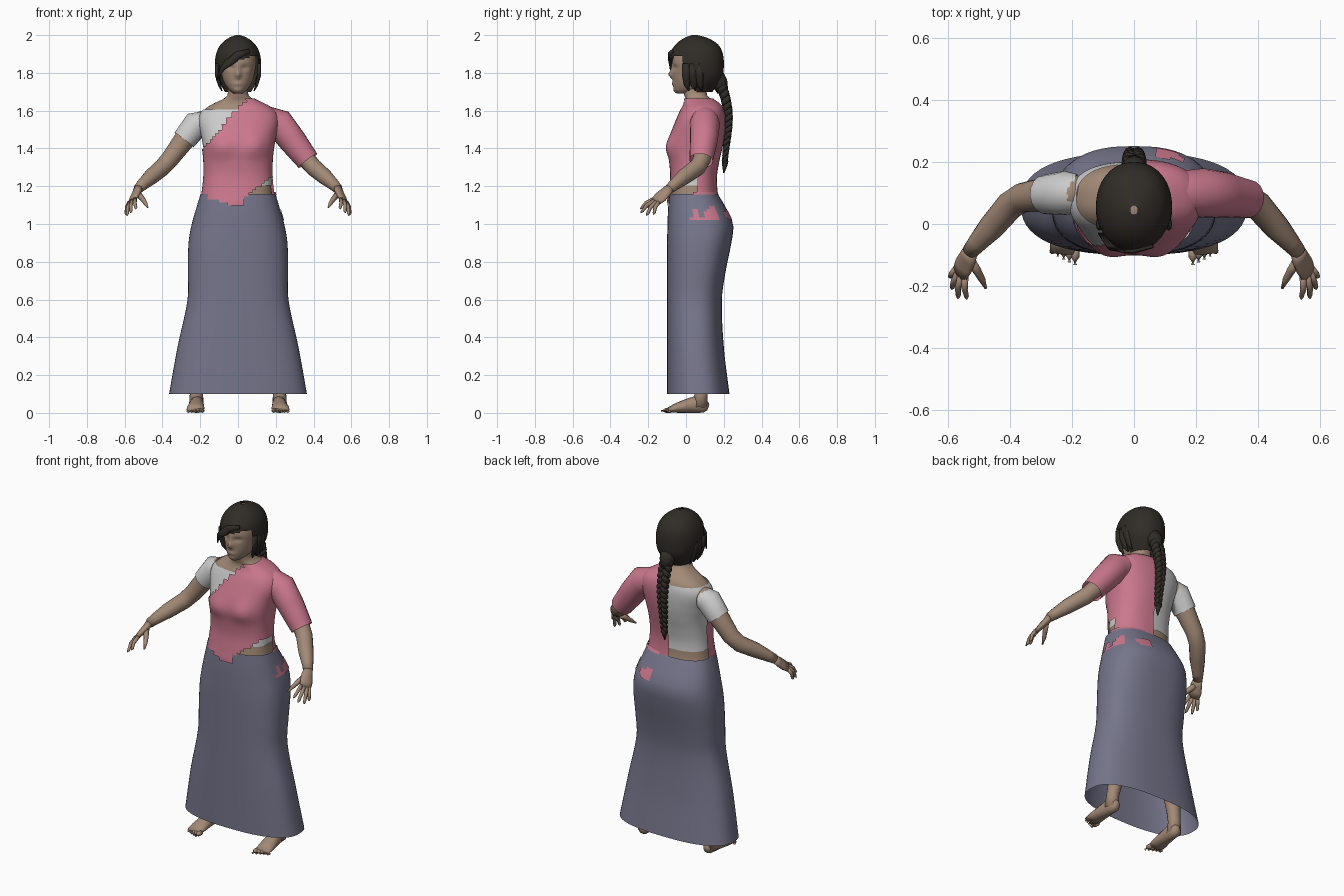
import bpy, bmesh, math
from mathutils import Vector
from math import exp, sin, cos, pi

if "Cube" in bpy.data.objects:
    bpy.data.objects.remove(bpy.data.objects["Cube"])


def material(name, col):
    m = bpy.data.materials.new(name)
    m.diffuse_color = (*col, 1)
    m.use_nodes = True
    m.node_tree.nodes["Principled BSDF"].inputs["Base Color"].default_value = m.diffuse_color
    return m


SKIN = material("skin", (0.36, 0.25, 0.18))
PINK = material("pink_cloth", (0.60, 0.19, 0.27))
BLUE = material("blue_cloth", (0.18, 0.18, 0.26))
HAIR = material("dark_hair", (0.03, 0.025, 0.02))
WHITE = material("white_cloth", (0.62, 0.62, 0.62))


def finish(name, bm, mat, recalc=False):
    if recalc:
        bmesh.ops.recalc_face_normals(bm, faces=bm.faces)
    me = bpy.data.meshes.new(name)
    for f in bm.faces:
        f.smooth = True
    bm.to_mesh(me)
    bm.free()
    me.materials.append(mat)
    ob = bpy.data.objects.new(name, me)
    bpy.context.collection.objects.link(ob)
    return ob


def sample(table, z):
    """Smooth interpolation of (z, half width, front y, back y) rows."""
    n = len(table)
    i = 0
    while i < n - 2 and z > table[i + 1][0]:
        i += 1
    a, b = table[i], table[i + 1]
    p, q = table[max(i - 1, 0)], table[min(i + 2, n - 1)]
    h = b[0] - a[0]
    t = (z - a[0]) / h
    out = []
    for k in (1, 2, 3):
        ma = (b[k] - p[k]) / (b[0] - p[0]) * h
        mb = (q[k] - a[k]) / (q[0] - a[0]) * h
        out.append((2*t**3 - 3*t*t + 1)*a[k] + (t**3 - 2*t*t + t)*ma
                   + (3*t*t - 2*t**3)*b[k] + (t**3 - t*t)*mb)
    return out


def shell(name, table, mat, z0, z1, off=0.0, keep=None, warp=None, power=2.4, rings=40, seg=56, caps=False):
    """Loft of rounded cross-sections, optionally keeping only some faces."""
    bm = bmesh.new()
    grid = []
    for i in range(rings + 1):
        z = z0 + (z1 - z0) * i / rings
        rx, yf, yb = sample(table, z)
        row = []
        for j in range(seg):
            c, s = cos(2*pi*j/seg), sin(2*pi*j/seg)
            x = (rx + off) * math.copysign(abs(c)**(2/power), c)
            y = (yf+yb)/2 + ((yb-yf)/2 + off) * math.copysign(abs(s)**(2/power), s)
            if warp:
                y += warp(x, y, z)
            row.append(bm.verts.new((x, y, z)))
        grid.append(row)
    for i in range(rings):
        for j in range(seg):
            k = (j + 1) % seg
            q = (grid[i][j], grid[i][k], grid[i+1][k], grid[i+1][j])
            if not keep or keep(*(sum((v.co for v in q), Vector()) / 4)):
                bm.faces.new(q)
    if caps:
        bm.faces.new(grid[-1])
        bm.faces.new(grid[0][::-1])
    bmesh.ops.delete(bm, geom=[v for v in bm.verts if not v.link_faces], context='VERTS')
    return finish(name, bm, mat)


def tube(name, pts, radii, mat, side=None, sides=12, caps=True):
    """Tube along points; radii are numbers or (across, thickness) pairs."""
    pts = [Vector(p) for p in pts]
    bm = bmesh.new()
    rows = []
    for i, p in enumerate(pts):
        t = (pts[min(i+1, len(pts)-1)] - pts[max(i-1, 0)]).normalized()
        u = Vector(side) if side else Vector((0, 1, 0.1))
        u = (u - t * u.dot(t)).normalized()
        v = t.cross(u)
        r = radii[i]
        w, h = r if isinstance(r, tuple) else (r, r)
        rows.append([bm.verts.new(p + u*w*cos(2*pi*j/sides) + v*h*sin(2*pi*j/sides)) for j in range(sides)])
    for a, b in zip(rows, rows[1:]):
        for j in range(sides):
            k = (j+1) % sides
            bm.faces.new((a[j], a[k], b[k], b[j]))
    if caps:
        bm.faces.new(rows[0][::-1])
        bm.faces.new(rows[-1])
    return finish(name, bm, mat, caps)


def bump(x, z, cx, cz, sx, sz):
    return exp(-((x-cx)/sx)**2 - ((z-cz)/sz)**2)


# torso, blouse and draped cloth share one body profile
BODY = [(.95, .20, -.075, .17), (1.10, .19, -.088, .17), (1.16, .18, -.08, .155), (1.25, .17, -.07, .15),
        (1.33, .17, -.075, .162), (1.40, .177, -.083, .178), (1.47, .19, -.07, .19), (1.55, .205, -.04, .195),
        (1.60, .185, -.018, .188), (1.635, .135, 0, .17), (1.66, .08, 0, .135), (1.68, .056, -.01, .112),
        (1.74, .053, -.015, .11)]


def bust(x, y, z):
    return -.018 * bump(abs(x), z, .09, 1.41, .06, .06) if y < .04 else 0


def drape(x, y, z):
    if z > 1.665:
        return False
    if y > .06:
        return x > .01 and z > 1.1
    if z < 1.09 + .3*abs(x) or (x > .04 and z < 1.14 + .8*(x-.04)):
        return False
    return z < 1.67 + 1.14*(x-.05)


shell("body", BODY, SKIN, .95, 1.74, warp=bust)
shell("blouse", BODY, WHITE, 1.205, 1.605, .006, warp=bust)
shell("draped_cloth", BODY, PINK, 1.08, 1.68, .014, keep=drape, warp=bust, rings=36)

# long skirt, with cloth showing over the left hip
SKIRT = [(.1, .365, -.1, .23), (.35, .32, -.1, .2), (.6, .267, -.1, .19), (.75, .265, -.1, .21),
         (.9, .262, -.1, .24), (1.0, .245, -.098, .25), (1.08, .222, -.095, .215), (1.16, .198, -.088, .168)]
shell("skirt", SKIRT, BLUE, .1, 1.16, power=2.5, rings=24)
shell("hip_cloth", SKIRT, PINK, 1.02, 1.17, .004, power=2.5, rings=10,
      keep=lambda x, y, z: x > .06 and y > .03 and (z < 1.07 + .03*sin(60*y) or z > 1.15)
      and z > 1.03 + .02*sin(45*x))

# arms, sleeves, hands, legs and feet, mirrored
ARM = [(.15, .1, 1.56), (.22, .1, 1.53), (.285, .095, 1.445), (.36, .085, 1.345), (.40, .06, 1.30),
       (.46, -.01, 1.25), (.505, -.06, 1.21), (.53, -.09, 1.185)]
ARM_R = [.05, .064, .056, .048, .046, .042, .032, .026]
FINGERS = [((.575, -.145, 1.115), (.595, -.172, 1.05)), ((.570, -.158, 1.118), (.588, -.21, 1.045)),
           ((.560, -.168, 1.125), (.568, -.24, 1.06)), ((.545, -.172, 1.132), (.54, -.242, 1.08))]
for s, tag in ((-1, "right"), (1, "left")):
    def mir(pts):
        return [(s*x, y, z) for x, y, z in pts]
    tube(tag + "_arm", mir(ARM), ARM_R, SKIN, sides=16)
    tube(tag + "_short_sleeve", mir([(.185, .1, 1.535), ARM[1], ARM[2]]), [.062, .071, .064], WHITE, sides=16, caps=False)
    palm_side = (s*-.45, -.5, .35)
    tube(tag + "_palm", mir([(.527, -.085, 1.19), (.537, -.11, 1.165), (.55, -.135, 1.142), (.563, -.163, 1.118)]),
         [(.026, .023), (.034, .019), (.038, .017), (.033, .012)], SKIN, palm_side)
    for i, (a, b) in enumerate(FINGERS):
        a, b = Vector(a), Vector(b)
        p = [a, a.lerp(b, .5) + Vector((.004, -.004, .006)), a.lerp(b, .88), b]
        tube(f"{tag}_finger_{i}", mir(p), [.011, .010, .008, .003], SKIN, sides=8)
    tube(tag + "_thumb", mir([(.53, -.115, 1.16), (.507, -.15, 1.135), (.49, -.18, 1.11), (.478, -.208, 1.088)]),
         [.017, .014, .011, .004], SKIN, sides=8)
    tube(tag + "_leg", mir([(.11, .08, 1.0), (.13, .07, .8), (.165, .07, .52), (.185, .085, .38), (.21, .085, .16),
                            (.22, .08, .1), (.22, .075, .03)]),
         [.1, .095, .062, .062, .038, .035, .04], SKIN, sides=16)
    tube(tag + "_foot", mir([(.215, .118, .03), (.216, .1, .036), (.217, .06, .046), (.22, .01, .038),
                             (.224, -.05, .026), (.227, -.095, .015)]),
         [(.015, .018), (.03, .036), (.035, .046), (.04, .038), (.047, .026), (.045, .013)], SKIN, (1, 0, 0), 16)
    for i in range(5):
        x, r = .19 + .0185*i, .0135 - .0012*i
        tube(f"{tag}_toe_{i}", mir([(x, -.08, r), (x, -.108 + .006*i, r), (x, -.132 + .009*i, r*.8)]),
             [r, r, r*.5], SKIN, sides=8)

# cloth sleeve on the left arm only
tube("draped_sleeve", [(.13, .1, 1.56)] + ARM[1:3] + [(.37, .08, 1.335)], [.07, .08, .074, .062], PINK, sides=18, caps=False)

# head
HEAD = [(1.692, .025, -.05, .04), (1.71, .048, -.064, .09), (1.75, .074, -.068, .13), (1.80, .088, -.07, .15),
        (1.87, .096, -.07, .16), (1.93, .08, -.045, .15), (1.98, .03, 0, .1)]


def face(x, y, z):
    if y > 0:
        return 0
    return (-.02*bump(x, z, 0, 1.79, .014, .02) - .008*bump(x, z, 0, 1.82, .012, .03)
            + .010*bump(abs(x), z, .038, 1.828, .022, .014) - .007*bump(x, z, 0, 1.742, .025, .010)
            - .004*bump(x, z, 0, 1.705, .02, .012))


shell("head", HEAD, SKIN, 1.692, 1.98, warp=face, power=2.1, rings=44, seg=64, caps=True)

# hair cap with the face opening and a slanted fringe
CAP = [(1.70, .07, -.03, .14), (1.77, .108, -.06, .19), (1.83, .122, -.082, .2), (1.90, .116, -.085, .195),
       (1.95, .092, -.055, .17), (1.985, .05, -.01, .115), (2.0, .012, .03, .06)]


def hairline(x, y, z):
    return y > max(-.01, .06 - (z-1.70)*.8) or z > 1.865 + .3*x


shell("hair", CAP, HAIR, 1.70, 2.0, keep=hairline, power=2.1, rings=30, seg=48)
for i in range(4):
    d = .008*i
    tube(f"fringe_lock_{i}", [(.06-d*3, -.072, 1.915-d), (.0-d, -.088, 1.895-d), (-.055-d, -.075, 1.862-d*1.4),
                              (-.095-d*.8, -.03, 1.81-d*2)],
         [(.012, .006), (.02, .008), (.018, .008), (.003, .003)], HAIR, (0.2, 0, 1), 8)
for s in (-1, 1):
    for i in range(3):
        y = .0 + .035*i
        tube("side_lock", [(s*.112, y, 1.85), (s*.113, y, 1.79), (s*.098, y+.005, 1.735), (s*.085, y+.015, 1.705)],
             [(.02, .01), (.022, .01), (.016, .008), (.003, .003)], HAIR, (0, 1, 0), 8)

# three-strand braid down the back
SPINE = [(1.27, .01, .19, .21), (1.38, .01, .20, .22), (1.55, .01, .215, .225), (1.68, .01, .195, .205), (1.78, .01, .15, .16)]
tube("braid_root", [(0, .15, 1.79), (0, .18, 1.745), (0, .195, 1.70)], [.05, .042, .03], HAIR)
for k in range(3):
    pts, rad = [], []
    for i in range(91):
        u = i / 90
        z = 1.74 - .42*u
        a = 2*pi*(u*4.5 + k/3)
        w = 1 - .5*u
        pts.append((.024*w*sin(a), sample(SPINE, z)[1] + .01 + .012*w*sin(2*a), z))
        rad.append(.019*w)
    tube(f"braid_strand_{k}", pts, rad, HAIR, (1, 0, 0), 8)
tube("braid_tip", [(0, .207, 1.335), (0, .205, 1.31), (0, .2, 1.27)], [.018, .014, .003], HAIR, sides=8)
